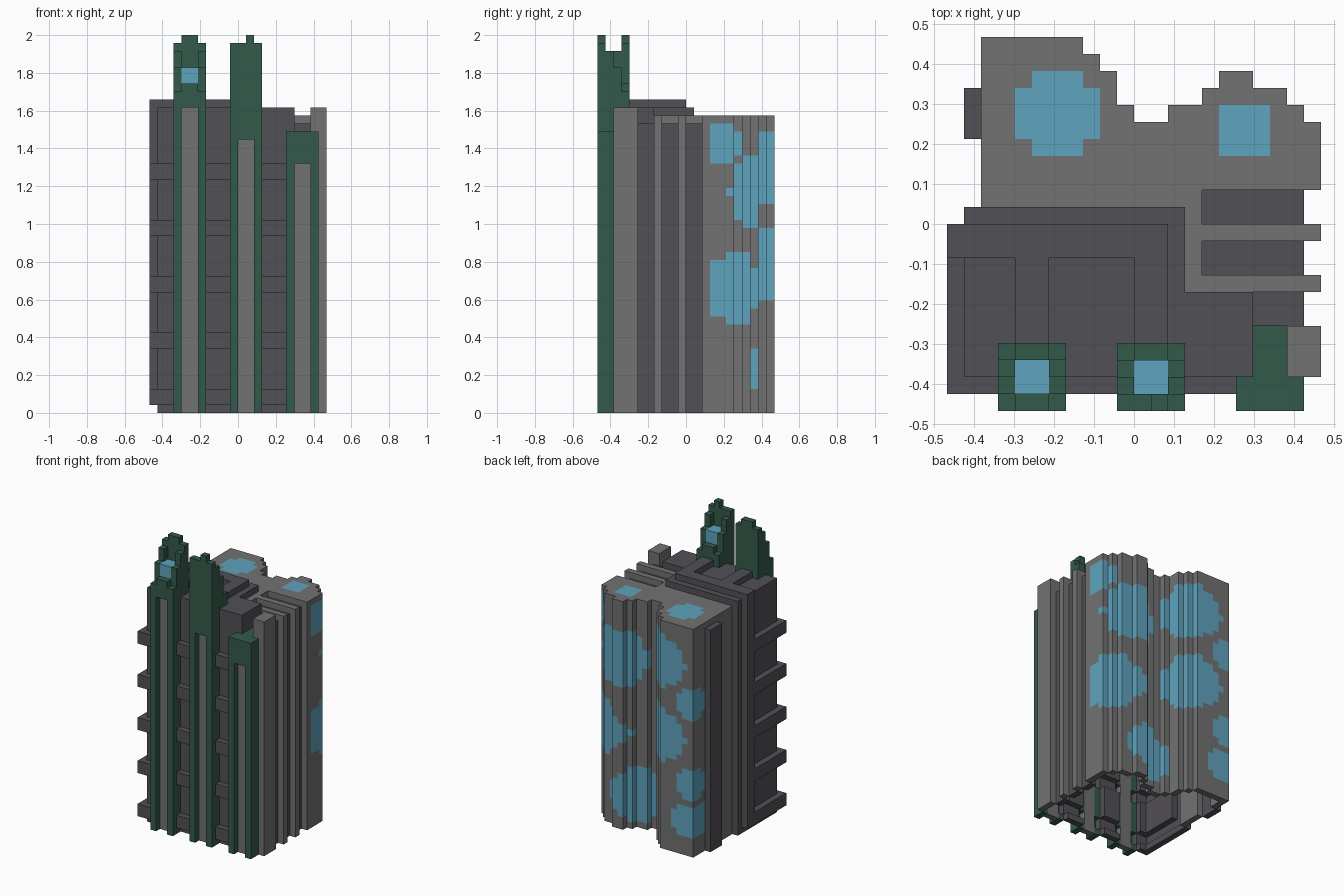
import bpy
import bmesh
from mathutils import Vector

cube = bpy.data.objects.get("Cube")
if cube:
    bpy.data.objects.remove(cube)

UNIT = 2 / 47          # one block; the model is 22 x 22 x 47 blocks
cells = {}             # (x, y, z) -> (part, colour)


def box(part, colour, x0, x1, y0, y1, z0, z1):
    for x in range(x0, x1):
        for y in range(y0, y1):
            for z in range(z0, z1):
                cells[x, y, z] = (part, colour)


def clear(x0, x1, y0, y1, z0, z1):
    for x in range(x0, x1):
        for y in range(y0, y1):
            for z in range(z0, z1):
                cells.pop((x, y, z), None)


# Rear block with a stepped back wall: (start x, end x, back y)
REAR = "rear_block"
for x0, x1, back in [(-9, -3, 11), (-3, -2, 10), (-2, -1, 9), (-1, 0, 7),
                     (0, 2, 6), (2, 4, 7), (4, 5, 8), (5, 7, 9),
                     (7, 9, 8), (9, 10, 7), (10, 11, 6)]:
    box(REAR, "grey", x0, x1, 1, back, 0, 37)

# Round blue patches on the rear block: centre block and squared radius
PATCHES = [((6, 7, 27), 20), ((8, 5, 15), 20), ((3, 6, 5), 20),
           ((9, 4, 33), 7), ((-4, 8, 30), 20), ((-4, 8, 18), 20),
           ((-9, 10, 24), 6), ((-9, 10, 11), 6), ((-8, 9, 5), 7),
           ((-5, 6, 36), 7), ((6, 5, 36), 2)]
for key in list(cells):
    if key[1] >= 3 and any((Vector(key) - Vector(c)).length_squared <= r + 0.01
                           for c, r in PATCHES):
        cells[key] = (REAR, "blue")

# Dark service shaft on the side of the rear block
box("side_shaft", "charcoal", -10, -9, 5, 8, 0, 36)

# Ribbed side wall: grey fins with dark recesses
box("side_fins", "grey", 3, 11, -4, 2, 0, 37)
for y in (-3, 0):
    clear(4, 11, y, y + 2, 0, 37)
    box("side_recess", "charcoal", 4, 10, y, y + 2, 0, 36)

# Dark front hall, its shoulder and raised roof beams
HALL = "front_hall"
box(HALL, "charcoal", -10, 3, -9, 1, 0, 38)
box(HALL, "charcoal", 3, 7, -9, -4, 0, 38)
box(HALL, "charcoal", 7, 10, -9, -4, 0, 36)
box("roof_beam", "charcoal", -10, 2, -2, 0, 38, 39)
for x in (-7, 0):
    box("roof_beam", "charcoal", x, x + 2, -9, -2, 38, 39)
box("side_pillar", "charcoal", -11, -10, -2, 0, 1, 39)

# Ledges around the front and side of the hall
for z in range(1, 30, 7):
    box("ledge", "charcoal", -11, 7, -10, -9, z, z + 2)
    box("ledge", "charcoal", -11, -10, -10, -2, z, z + 2)

# Grey corner column
box("corner_column", "grey", 9, 11, -9, -6, 0, 38)


def slot(part, x, top):
    """Grey strip set one block back into a tower front."""
    clear(x + 1, x + 3, -11, -10, 0, top)
    box(part, "grey", x + 1, x + 3, -10, -9, 0, top)


def tall_tower(part, x, rows, tip, slot_top):
    """Tower whose crown climbs along rows, from open to closed side."""
    box(part, "green", x, x + 4, -11, -7, 0, 40)
    for y, side, middle in zip(rows, (40, 43, 45, 46), (41, 43, 43, 46)):
        for sx in (x, x + 3):
            box(part, "green", sx, sx + 1, y, y + 1, 40, side)
        box(part, "green", x + 1, x + 3, y, y + 1, 40, middle)
    box(part, "blue", x + 1, x + 3, -10, -8, 41, 43)
    box(part, "green", tip[0], tip[1], rows[-1], rows[-1] + 1, 46, 47)
    slot(part, x, slot_top)


tall_tower("right_tower", -8, (-11, -10, -9, -8), (-7, -5), 38)
tall_tower("middle_tower", -1, (-8, -9, -10, -11), (1, 2), 34)

# Short tower
box("left_tower", "green", 6, 10, -11, -9, 0, 35)
clear(7, 9, -9, -6, 0, 38)
box("left_tower", "green", 7, 9, -9, -6, 0, 35)
slot("left_tower", 6, 31)

# Hollow everything to a shell one block thick, open underneath
SIDES = [(1, 0, 0), (-1, 0, 0), (0, 1, 0), (0, -1, 0), (0, 0, 1), (0, 0, -1)]


def step(key, d):
    return (key[0] + d[0], key[1] + d[1], key[2] + d[2])


def enclosed(key):
    return all(step(key, d) in cells or step(key, d)[2] < 0 for d in SIDES)


shell = {k: v for k, v in cells.items() if not enclosed(k)}

# Materials
COLOURS = {"grey": (0.168, 0.168, 0.168), "charcoal": (0.083, 0.079, 0.091),
           "green": (0.034, 0.102, 0.069), "blue": (0.114, 0.371, 0.515)}
materials = {}
for name, rgb in COLOURS.items():
    mat = bpy.data.materials.new(name)
    mat.use_nodes = True
    mat.diffuse_color = (*rgb, 1)
    mat.node_tree.nodes["Principled BSDF"].inputs["Base Color"].default_value = (*rgb, 1)
    materials[name] = mat
order = list(COLOURS)


def face_corners(key, d):
    """Four corners of one block side, wound to face outward."""
    n = Vector(d)
    u = Vector((d[1], d[2], d[0]))
    v = n.cross(u)
    mid = Vector(key) + Vector((0.5, 0.5, 0.5)) + n * 0.5
    return [mid + (u * a + v * b) * 0.5
            for a, b in ((1, 1), (-1, 1), (-1, -1), (1, -1))]


# One mesh per part, made of the exposed block sides only
for part in sorted({p for p, c in shell.values()}):
    bm = bmesh.new()
    verts = {}
    for key, (owner, colour) in shell.items():
        if owner != part:
            continue
        for d in SIDES:
            if step(key, d) in shell:
                continue
            ring = []
            for co in face_corners(key, d):
                tag = tuple(round(c) for c in co)
                if tag not in verts:
                    verts[tag] = bm.verts.new(Vector(tag) * UNIT)
                ring.append(verts[tag])
            bm.faces.new(ring).material_index = order.index(colour)
    mesh = bpy.data.meshes.new(part)
    bm.to_mesh(mesh)
    bm.free()
    for name in order:
        mesh.materials.append(materials[name])
    bpy.context.collection.objects.link(bpy.data.objects.new(part, mesh))
